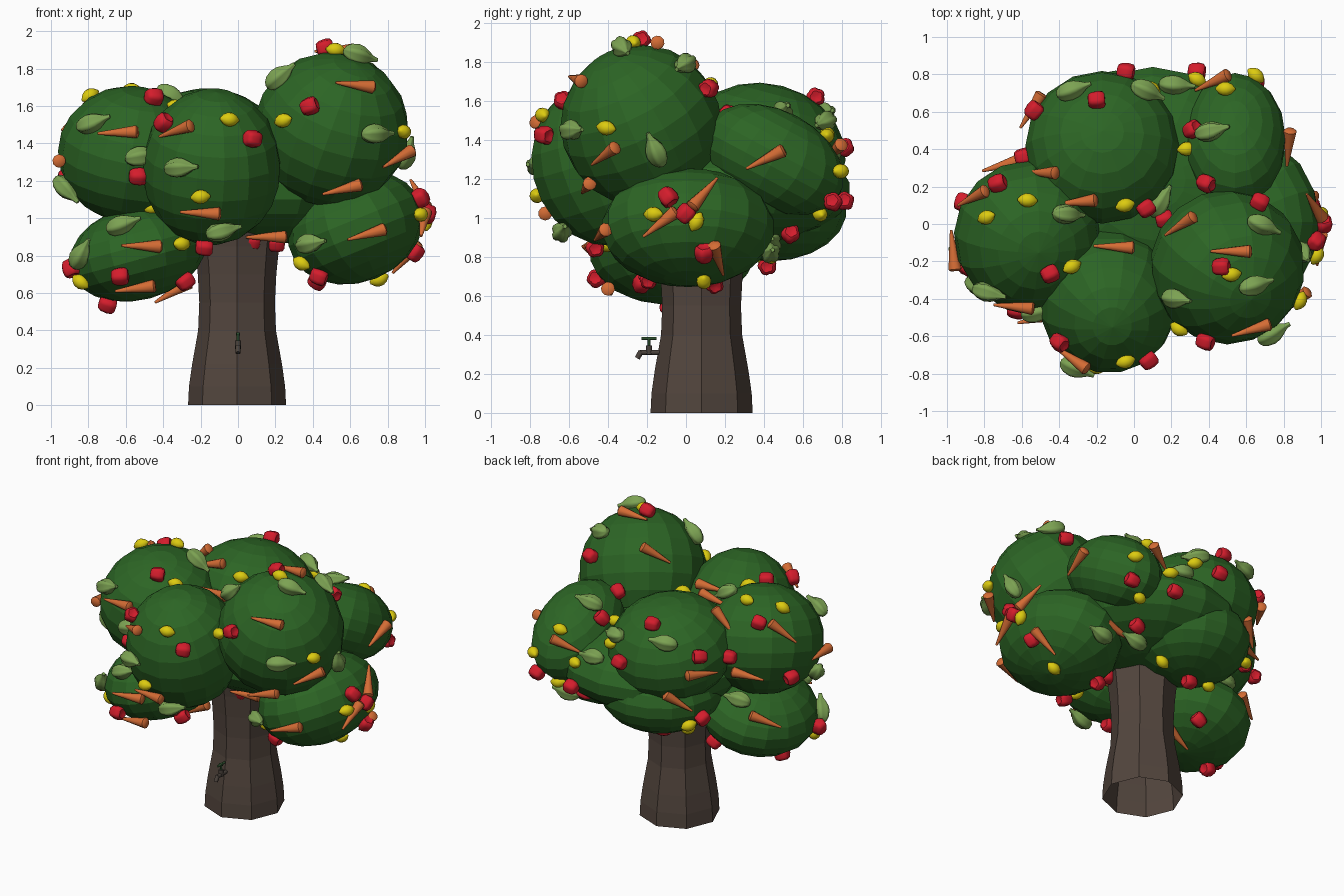
import bpy, bmesh, math, random
from math import sin, cos, pi, radians
from mathutils import Vector, Matrix, Euler
from mathutils.bvhtree import BVHTree

random.seed(4)
cube = bpy.data.objects.get("Cube")
if cube:
    bpy.data.objects.remove(cube)


def material(name, rgb):
    mat = bpy.data.materials.new(name)
    mat.use_nodes = True
    mat.diffuse_color = (*rgb, 1)
    bsdf = next(n for n in mat.node_tree.nodes if n.type == 'BSDF_PRINCIPLED')
    bsdf.inputs["Base Color"].default_value = (*rgb, 1)
    bsdf.inputs["Roughness"].default_value = 0.8
    return mat


LEAF = material("leaf_green", (.025, .13, .018))
BARK = material("bark_brown", (.085, .06, .047))
ORANGE = material("carrot_orange", (.66, .15, .035))
RED = material("pepper_red", (.66, .012, .025))
YELLOW = material("lemon_yellow", (.72, .6, .005))
PALE = material("gourd_green", (.2, .36, .085))
METAL = material("tap_metal", (.07, .055, .045))
VALVE = material("tap_green", (.03, .09, .03))


def mesh_from(bm, name, mat):
    bmesh.ops.recalc_face_normals(bm, faces=bm.faces)
    mesh = bpy.data.meshes.new(name)
    bm.to_mesh(mesh)
    bm.free()
    mesh.materials.append(mat)
    return mesh


def place(mesh, name, matrix=Matrix()):
    ob = bpy.data.objects.new(name, mesh)
    ob.matrix_world = matrix
    bpy.context.collection.objects.link(ob)


def lathe(name, mat, profile, sides, lobes=0, depth=0.0, open_base=False):
    """Revolve (height, radius) pairs about z, with optional rounded lobes."""
    bm = bmesh.new()
    rings = []
    for h, r in profile:
        ring = []
        for i in range(sides):
            a = 2 * pi * i / sides
            k = r * (1 - depth * (1 - abs(cos(a * lobes / 2))))
            ring.append(bm.verts.new((k * cos(a), k * sin(a), h)))
        rings.append(ring)
    for low, high in zip(rings, rings[1:]):
        for i in range(sides):
            j = (i + 1) % sides
            bm.faces.new((low[i], low[j], high[j], high[i]))
    if not open_base:
        bm.faces.new(rings[0])
    bm.faces.new(rings[-1])
    return mesh_from(bm, name, mat)


def smooth(mesh):
    for poly in mesh.polygons:
        poly.use_smooth = True
    mesh.set_sharp_from_angle(angle=radians(50))
    return mesh


# Trunk: flared hollow-bottomed octagon with a corner to the front
trunk = lathe("trunk", BARK, [(0, .262), (.1, .257), (.22, .24), (.4, .208), (.55, .202),
                              (.7, .21), (.85, .225), (1.05, .26)], 8, open_base=True)
place(trunk, "trunk", Matrix.Translation((-.005, .08, 0)))

# Canopy: overlapping faceted ellipsoids (centre, radii, tilt in degrees)
CANOPY = {
    "left_upper": ((-.57, -.06, 1.34), (.39, .4, .36), (15, 10, 0)),
    "front": ((-.14, -.41, 1.275), (.37, .38, .42), (20, 0, 10)),
    "right_top": ((.5, -.23, 1.475), (.41, .41, .41), (25, 20, 0)),
    "right_lower": ((.63, .01, .95), (.37, .44, .29), (0, -22, 0)),
    "left_lower": ((-.535, -.07, .815), (.37, .42, .25), (0, -15, 0)),
    "right_back": ((.54, .45, 1.3), (.27, .38, .25), (-28, 0, 0)),
    "back_upper": ((-.17, .41, 1.355), (.41, .41, .33), (-15, 0, 0)),
    "back_lower": ((-.1, .43, 1.04), (.4, .39, .26), (0, 0, 0)),
    "core": ((.1, .24, 1.14), (.62, .6, .28), (0, 0, 0)),
}
whole = bmesh.new()
for part, (centre, radii, tilt) in CANOPY.items():
    rot = Euler([radians(t) for t in tilt]).to_matrix().to_4x4()
    mat4 = Matrix.Translation(centre) @ rot @ Matrix.Diagonal((*radii, 1))
    bm = bmesh.new()
    bmesh.ops.create_uvsphere(bm, u_segments=16, v_segments=11, radius=1.01, matrix=mat4)
    mesh = mesh_from(bm, part, LEAF)
    place(mesh, "foliage_" + part)
    whole.from_mesh(mesh)
surface = BVHTree.FromBMesh(whole)
whole.free()

# Produce meshes, each lying along its own z
PRODUCE = {
    "carrot": lathe("carrot", ORANGE, [(-.11, .007), (-.02, .019), (.1, .036), (.11, .024)], 10),
    "pepper": lathe("pepper", RED, [(-.045, .018), (-.042, .034), (-.025, .045), (.01, .05),
                                    (.036, .046), (.046, .032), (.04, .01)], 20, 5, .13),
    "lemon": lathe("lemon", YELLOW, [(-.053, .006), (-.045, .014), (-.033, .027), (-.012, .037),
                                     (.012, .037), (.033, .027), (.045, .014), (.053, .006)], 14),
    "gourd": lathe("gourd", PALE, [(-.09, .012), (-.08, .03), (-.055, .047), (-.015, .056),
                                   (.02, .05), (.05, .034), (.075, .018), (.105, .011)],
                   20, 5, .22),
}
for mesh in PRODUCE.values():
    smooth(mesh)
SINK = {"carrot": .022, "pepper": .025, "lemon": .018, "gourd": .025}
placed = []


def scatter(azimuth, elevation, gap, **spots):
    """Project spots (across, up) onto the canopy, keeping a gap within each kind."""
    a, e = radians(azimuth), radians(elevation)
    out = Vector((cos(a) * cos(e), sin(a) * cos(e), sin(e)))
    across = Vector((-sin(a), cos(a), 0))
    up = out.cross(across)
    for kind, points in spots.items():
        for u, v in points:
            hit, normal, _, _ = surface.ray_cast(across * u + up * v + out * 5, -out)
            if hit is None or any(k == kind and (p - hit).length < gap for k, p in placed):
                continue
            placed.append((kind, hit))
            if normal.dot(out) < 0:
                normal = -normal
            # Long axis follows the surface, roughly along x
            axis = Vector((1, random.uniform(0, .2), random.uniform(-.05, .3)))
            axis = (axis - normal * axis.dot(normal)).normalized()
            side = normal.cross(axis)
            m = Matrix((side, normal, axis)).transposed().to_4x4()
            m.translation = hit + normal * SINK[kind]
            place(PRODUCE[kind], f"{kind}_{len(placed)}", m)


# Front
scatter(-90, 0, .1,
        carrot=[(-.64, 1.45), (-.32, 1.46), (.62, 1.7), (.55, 1.17), (.84, 1.33), (-.2, 1.04),
                (-.52, .85), (-.55, .64), (.68, .92), (.15, .92), (-.945, 1.31)],
        pepper=[(-.46, 1.63), (-.38, 1.5), (.39, 1.59), (.06, 1.42), (-.54, 1.23), (-.63, .7),
                (-.3, .68), (.07, .9), (.2, .89), (-.18, .87), (-.79, 1.01), (-.87, .74),
                (.44, .71)],
        lemon=[(-.05, 1.52), (.25, 1.52), (-.2, 1.12), (-.31, .86), (-.46, 1.04), (.87, 1.46),
               (-.83, .67), (.35, .77), (-.84, .96)],
        gourd=[(-.77, 1.5), (.24, 1.74), (.73, 1.45), (-.52, 1.33), (-.3, 1.27), (-.09, .95),
               (-.61, .95), (.4, .87), (-.82, .8), (-.9, 1.17)])
# Right
scatter(0, 0, .125,
        carrot=[(.41, 1.3), (.09, 1.12), (-.13, .97), (.16, .8)],
        pepper=[(-.09, 1.1), (0, 1.02), (.09, .83), (.74, 1.1), (.53, .94)],
        lemon=[(-.16, 1.02), (.05, .98), (.09, .69), (.71, 1.42), (.78, 1.24)],
        gourd=[(-.16, 1.35), (-.02, 1.77)])
# Top
scatter(-90, 90, .125,
        carrot=[(-.85, .13), (-.48, .28), (-.3, .13), (.26, -.02), (.52, -.15), (.43, .74)],
        pepper=[(-.2, .65), (-.72, .2), (.4, .23), (.66, .1), (.47, -.23), (.05, .1),
                (.16, .03), (.33, .5), (-.91, .15), (-.6, .36), (-.05, .79)],
        lemon=[(-.78, .03), (-.57, .12), (.28, .4), (.49, .71), (.52, -.27), (-.05, .11),
               (-.34, -.22), (.33, .76)],
        gourd=[(-.32, .7), (.22, .73), (.42, .49), (-.77, -.32), (.64, -.32), (.12, .13)])
# Back left
scatter(126, 22, .2,
        carrot=[(.17, 1.45), (-.21, 1.75), (.61, 1.17), (.2, 1.29), (.08, .94), (-.07, .74),
                (.5, .6), (.85, 1)],
        pepper=[(-.23, 1.22), (.07, 1.05), (-.44, .9), (.28, 1.04), (.66, .91), (.47, 1.23),
                (-.57, 1.37), (.08, .65), (.78, .48), (-.62, 1.7)],
        lemon=[(-.84, 1.2), (-.5, 1.38), (.43, 1.38), (.62, 1.32), (-.76, .96), (0, .6)],
        gourd=[(-.51, 1.84), (-.67, 1.46), (-.06, 1), (.27, 1.42), (.33, .73), (-.76, .79)])
# Back right underside
scatter(54, -30, .2,
        carrot=[(-.14, 1.11), (.3, .44), (-.37, 1.55), (.74, 1)],
        pepper=[(.09, 1.13), (.2, 1.37), (.43, .55), (.34, .81), (.51, .25), (.55, 1.4),
                (-.27, .78)],
        lemon=[(-.03, 1.33), (-.57, .91), (.23, 1.5), (.16, .92), (.47, .78)],
        gourd=[(-.03, 1.06), (.36, 1.58), (.63, .81)])


# Tap on the trunk front
def rod(name, mat, start, end, radius):
    start, end = Vector(start), Vector(end)
    d = end - start
    mesh = smooth(lathe(name, mat, [(0, radius), (d.length, radius)], 8))
    place(mesh, name, Matrix.Translation(start) @ d.to_track_quat('Z', 'Y').to_matrix().to_4x4())


rod("tap_pipe", METAL, (0, -.12, .31), (0, -.235, .31), .013)
rod("tap_spout", METAL, (0, -.23, .316), (0, -.25, .28), .014)
rod("tap_body", METAL, (0, -.19, .3), (0, -.19, .345), .016)
rod("tap_stem", VALVE, (0, -.19, .34), (0, -.19, .385), .007)
rod("tap_handle", VALVE, (0, -.228, .382), (0, -.152, .382), .008)
rod("tap_handle_cross", VALVE, (-.012, -.19, .382), (.012, -.19, .382), .008)
